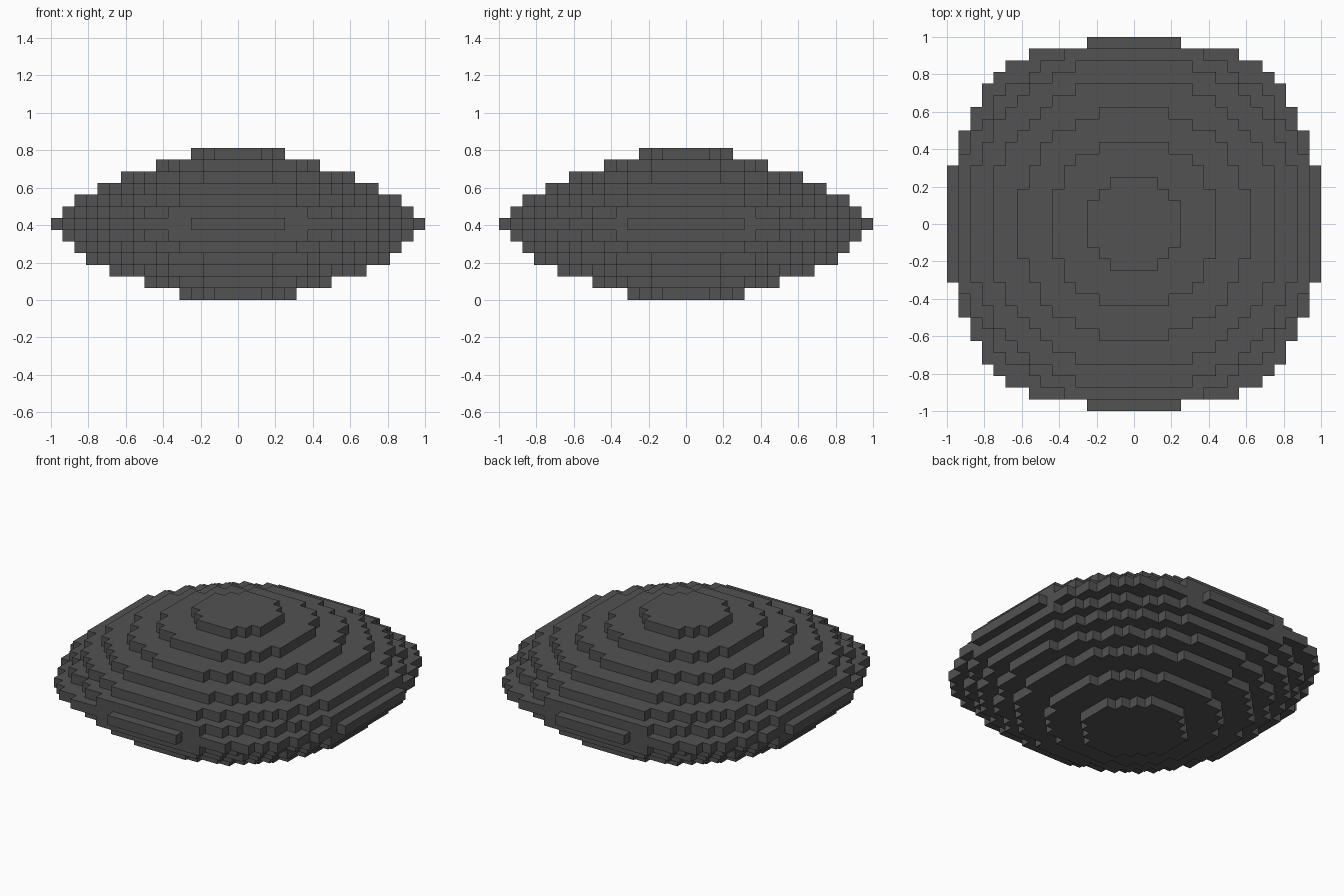
import bpy
import bmesh
import math

if "Cube" in bpy.data.objects:
    bpy.data.objects.remove(bpy.data.objects["Cube"], do_unlink=True)

UNIT = 1 / 16  # edge length of one block

stone = bpy.data.materials.new("dark_grey")
stone.use_nodes = True
colour = (0.085, 0.085, 0.085, 1)
stone.diffuse_color = colour
stone.node_tree.nodes["Principled BSDF"].inputs["Base Color"].default_value = colour
stone.node_tree.nodes["Principled BSDF"].inputs["Roughness"].default_value = 0.9


def disc_rows(radius, limit):
    """Half width, in blocks, of each block row of a stepped disc."""
    rows = []
    for j in range(limit):
        half = math.sqrt(max(radius ** 2 - (j + 0.5) ** 2, 0))
        rows.append(min(limit, math.floor(half + 0.5)))
    return [w for w in rows if w > 0]


def stepped_outline(rows):
    """Corner points of one quadrant, mirrored to the full outline."""
    quad = []
    for j, w in enumerate(rows):
        if j > 0 and rows[j - 1] != w:
            quad.append((w, j))
        if j + 1 == len(rows) or rows[j + 1] != w:
            quad.append((w, j + 1))
    back = quad[::-1]
    return (quad + [(-x, y) for x, y in back]
            + [(-x, -y) for x, y in quad] + [(x, -y) for x, y in back])


def add_tier(name, rows, level):
    bm = bmesh.new()
    base = [bm.verts.new((x * UNIT, y * UNIT, level * UNIT))
            for x, y in stepped_outline(rows)]
    face = bm.faces.new(base)
    top = bmesh.ops.extrude_face_region(bm, geom=[face], use_keep_orig=True)
    verts = [g for g in top["geom"] if isinstance(g, bmesh.types.BMVert)]
    bmesh.ops.translate(bm, verts=verts, vec=(0, 0, UNIT))
    bmesh.ops.recalc_face_normals(bm, faces=bm.faces)
    mesh = bpy.data.meshes.new(name)
    bm.to_mesh(mesh)
    bm.free()
    mesh.materials.append(stone)
    bpy.context.collection.objects.link(bpy.data.objects.new(name, mesh))


# Stepped discs below and above the rim: (radius, widest half width) in blocks
lower = [(4.9, 5), (8.1, 8), (11.0, 11), (12.9, 13), (14.4, 14), (15.7, 15)]
upper = [(15.7, 15), (14.4, 14), (12.4, 12), (10.11, 10), (7.2, 7), (4.0, 4)]
for i, (radius, limit) in enumerate(lower):
    add_tier(f"lower_tier_{i + 1}", disc_rows(radius, limit), i)
for i, (radius, limit) in enumerate(upper):
    add_tier(f"upper_tier_{i + 1}", disc_rows(radius, limit), i + 7)

# Widest tier, slightly squarer than a circle
rim = [16] * 5 + [15] * 3 + [14] * 2 + [13] * 2 + [12, 11, 9, 4]
add_tier("rim_tier", rim, 6)
